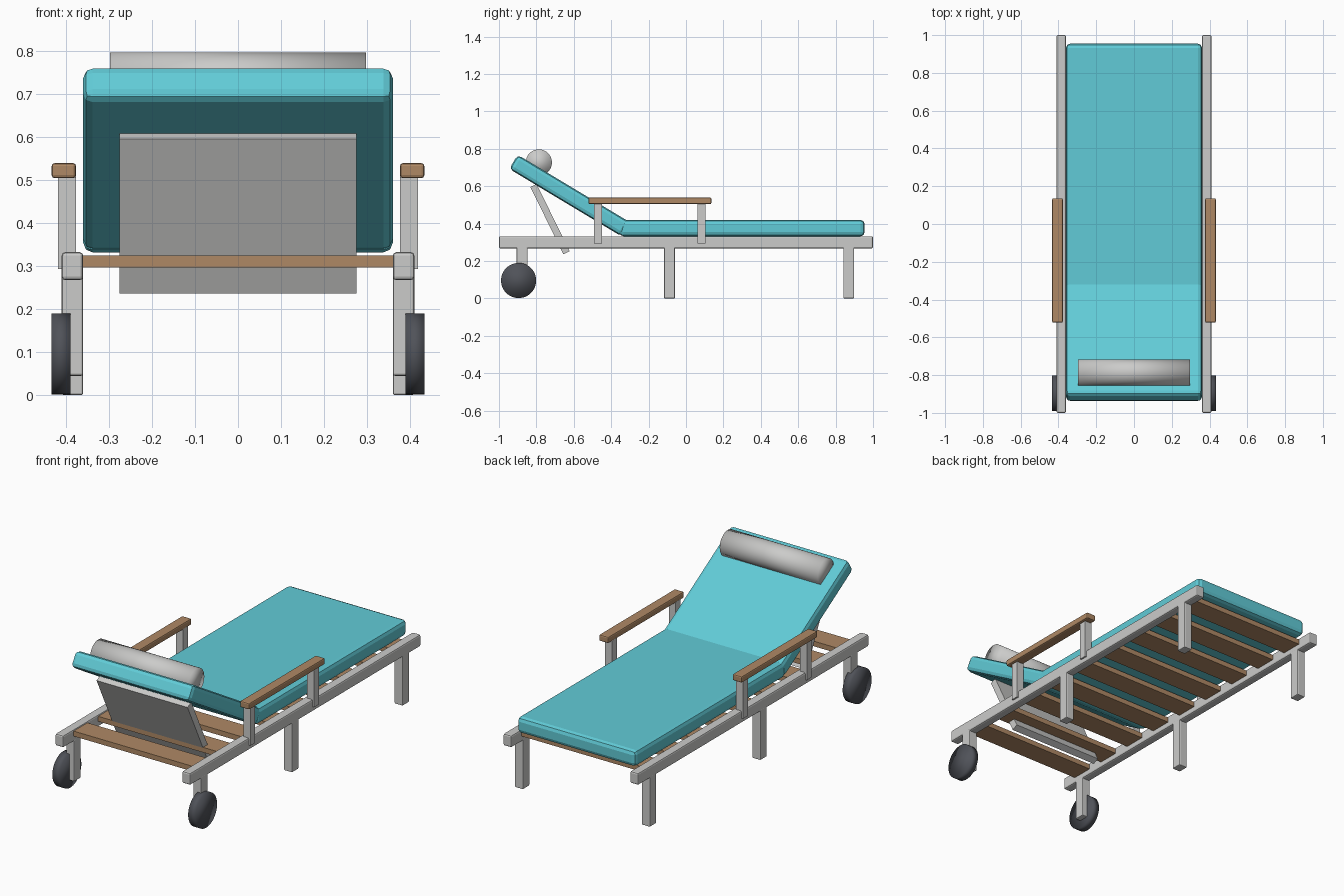
import bpy
from math import radians, pi

cube = bpy.data.objects.get("Cube")
if cube:
    bpy.data.objects.remove(cube, do_unlink=True)


def material(name, rgb):
    m = bpy.data.materials.new(name)
    m.use_nodes = True
    color = (*rgb, 1)
    m.diffuse_color = color
    m.node_tree.nodes["Principled BSDF"].inputs["Base Color"].default_value = color
    return m


metal = material("light_grey", (0.6, 0.6, 0.59))
fabric = material("turquoise", (0.12, 0.6, 0.68))
wood = material("oak", (0.43, 0.25, 0.13))
rubber = material("charcoal", (0.08, 0.085, 0.1))


def box(name, mat, center, size, bevel=0.0, segments=2, tilt=0.0):
    bpy.ops.mesh.primitive_cube_add(size=1, location=center, rotation=(radians(tilt), 0, 0))
    ob = bpy.context.object
    ob.name = name
    ob.scale = size
    bpy.ops.object.transform_apply(location=False, rotation=False, scale=True)
    ob.data.materials.append(mat)
    if bevel:
        mod = ob.modifiers.new("Rounded edges", "BEVEL")
        mod.width = bevel
        mod.segments = segments
    return ob


def roller(name, mat, center, radius, width):
    # Cylinder lying along x, softly shaded over its rims
    bpy.ops.mesh.primitive_cylinder_add(vertices=48, radius=radius, depth=width,
                                        location=center, rotation=(0, pi / 2, 0))
    ob = bpy.context.object
    ob.name = name
    ob.data.materials.append(mat)
    bpy.ops.object.shade_smooth()
    return ob


# Frame, armrests and wheels, once per side
for side, s in (("left", 1), ("right", -1)):
    box(f"{side}_rail", metal, (s * 0.385, 0, 0.3), (0.05, 2, 0.065), 0.008)
    for part, y, bottom in (("wheel_leg", -0.876, 0.045), ("middle_leg", -0.088, 0), ("foot_leg", 0.87, 0)):
        box(f"{side}_{part}", metal, (s * 0.385, y, (bottom + 0.28) / 2),
            (0.05, 0.058, 0.28 - bottom), 0.005)
    for part, y in (("rear_post", -0.47), ("front_post", 0.082)):
        box(f"{side}_{part}", metal, (s * 0.398, y, 0.401), (0.042, 0.042, 0.216))
    box(f"{side}_armrest", wood, (s * 0.405, -0.193, 0.522), (0.057, 0.658, 0.035), 0.007)
    roller(f"{side}_wheel", rubber, (s * 0.412, -0.895, 0.096), 0.094, 0.044)

# Slats across the frame
SLATS = 9
for i in range(SLATS):
    y = -0.85 + 1.7 * i / (SLATS - 1)
    box(f"slat_{i + 1}", wood, (0, y, 0.311), (0.73, 0.12, 0.028))

# Cushions, back support and head roll
box("seat_cushion", fabric, (0, 0.3, 0.376), (0.72, 1.31, 0.088), 0.022)
box("back_cushion", fabric, (0, -0.6225, 0.55), (0.72, 0.7, 0.088), 0.022, tilt=-31)
box("back_support", metal, (0, -0.727, 0.424), (0.552, 0.037, 0.4), tilt=26.2)
roller("head_roll", metal, (0, -0.787, 0.727), 0.07, 0.595)
